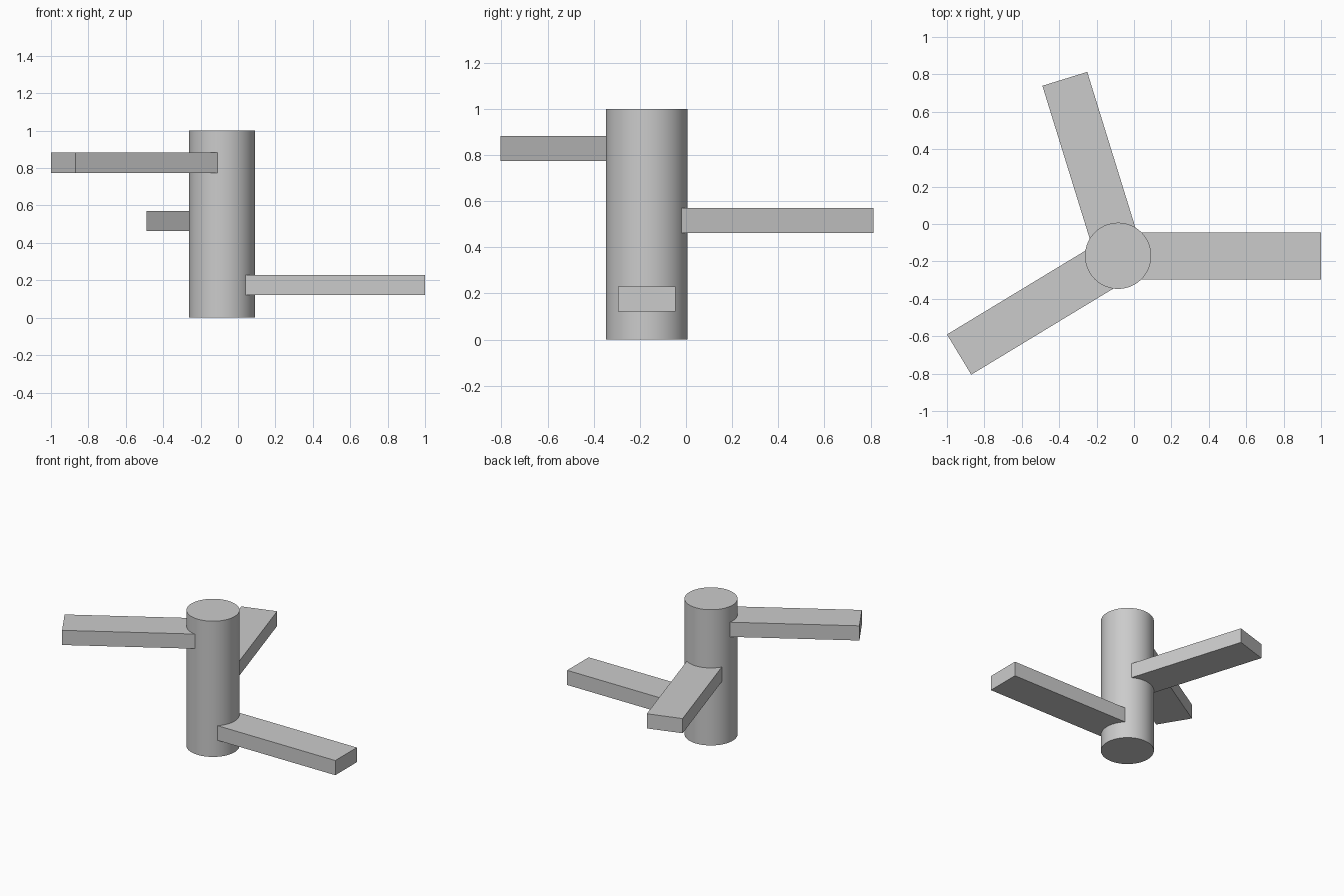
import bpy
from math import radians, cos, sin
from mathutils import Vector

if "Cube" in bpy.data.objects:
    bpy.data.objects.remove(bpy.data.objects["Cube"])

CENTRE = Vector((-0.085, -0.17, 0))
RADIUS = 0.177
ARM_WIDTH, ARM_THICK = 0.251, 0.108

# Central round post
bpy.ops.mesh.primitive_cylinder_add(vertices=96, radius=RADIUS, depth=1.0,
                                    location=CENTRE + Vector((0, 0, 0.5)))
post = bpy.context.object
post.name = "post"
bpy.ops.object.shade_smooth_by_angle(angle=radians(30))


def add_arm(name, tip, angle, z, reach):
    """Flat bar running from inside the post out to the tip midpoint."""
    a = radians(angle)
    mid = Vector((tip[0], tip[1], z)) - Vector((cos(a), sin(a), 0)) * reach / 2
    bpy.ops.mesh.primitive_cube_add(size=1, location=mid, rotation=(0, 0, a))
    arm = bpy.context.object
    arm.name = name
    arm.scale = (reach, ARM_WIDTH, ARM_THICK)
    bpy.ops.object.transform_apply(location=False, rotation=False, scale=True)


# Three arms spiralling up the post
add_arm("lower_arm", (1.0, -0.17), 0, 0.175, 1.01)
add_arm("middle_arm", (-0.37, 0.776), 107.2, 0.517, 0.91)
add_arm("upper_arm", (-0.935, -0.698), 211.2, 0.829, 0.92)
